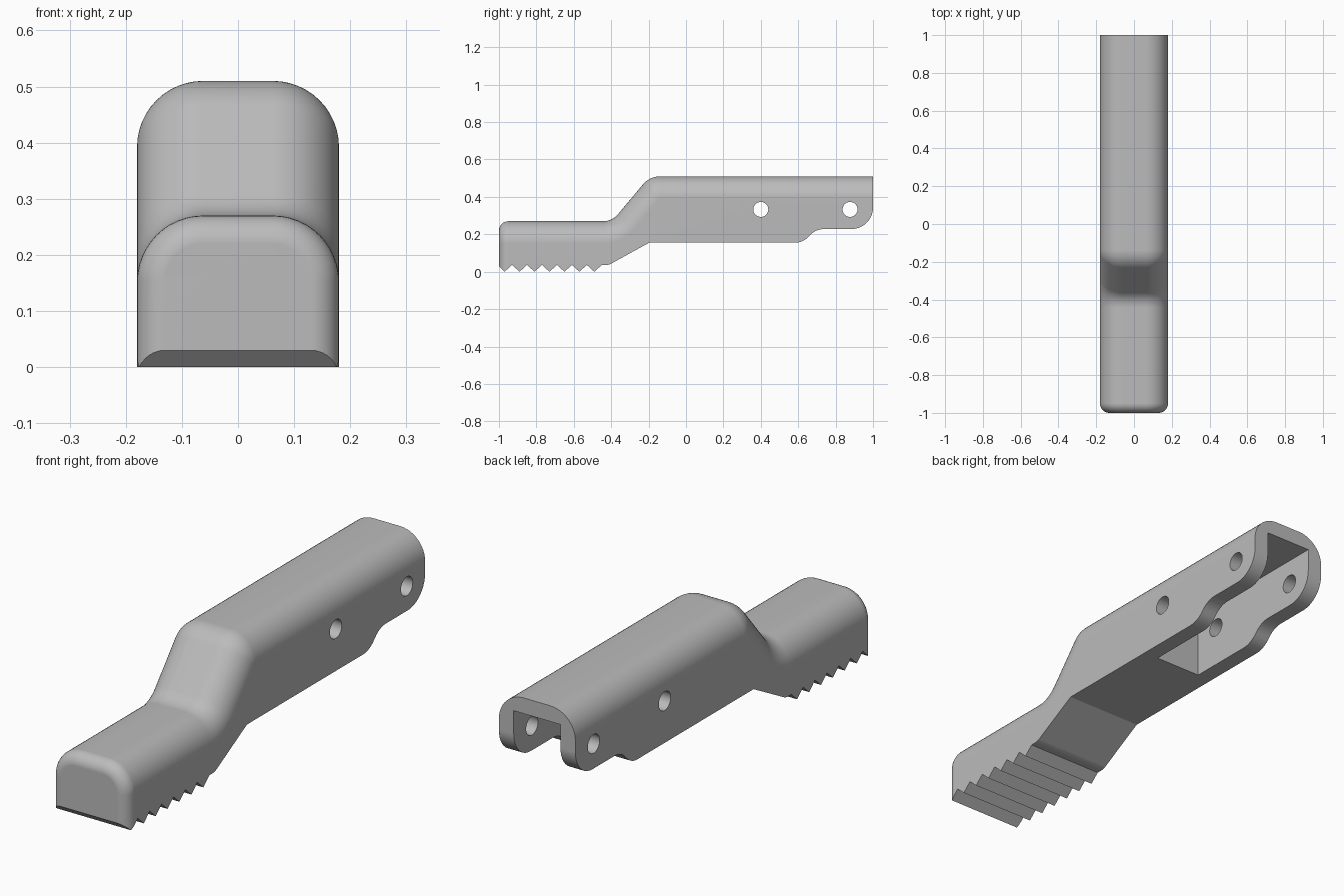
import bpy, bmesh, math
from mathutils import Vector

cube = bpy.data.objects.get("Cube")
if cube:
    bpy.data.objects.remove(cube, do_unlink=True)

HALF_W, EDGE_R, NOSE_R = 0.18, 0.118, 0.05

grey = bpy.data.materials.new("plain grey")
grey.use_nodes = True
grey.diffuse_color = (0.5, 0.5, 0.5, 1)
grey.node_tree.nodes["Principled BSDF"].inputs["Base Color"].default_value = (0.5, 0.5, 0.5, 1)


def rounded(corners, steps=10):
    """Polyline of (y, z, radius) corners with each corner filleted."""
    out = []
    for i, (y, z, r) in enumerate(corners):
        p = Vector((y, z))
        if r == 0:
            out.append(p)
            continue
        a = (Vector(corners[i - 1][:2]) - p).normalized()
        b = (Vector(corners[(i + 1) % len(corners)][:2]) - p).normalized()
        half = a.angle(b) / 2
        centre = p + (a + b).normalized() * (r / math.sin(half))
        start = p + a * (r / math.tan(half)) - centre
        end = p + b * (r / math.tan(half)) - centre
        turn = start.angle(end)
        for k in range(steps + 1):
            t = k / steps
            out.append(centre + (start * math.sin((1 - t) * turn)
                                 + end * math.sin(t * turn)) / math.sin(turn))
    return out


def make_object(name, bm):
    bmesh.ops.recalc_face_normals(bm, faces=bm.faces)
    mesh = bpy.data.meshes.new(name)
    bm.to_mesh(mesh)
    bm.free()
    mesh.materials.append(grey)
    obj = bpy.data.objects.new(name, mesh)
    bpy.context.collection.objects.link(obj)
    return obj


def prism(name, outline, half_width):
    """Side outline of (y, z) points extruded across x."""
    bm = bmesh.new()
    face = bm.faces.new([bm.verts.new((-half_width, p[0], p[1])) for p in outline])
    moved = bmesh.ops.extrude_face_region(bm, geom=[face])["geom"]
    verts = [v for v in moved if isinstance(v, bmesh.types.BMVert)]
    bmesh.ops.translate(bm, verts=verts, vec=(2 * half_width, 0, 0))
    return make_object(name, bm)


def section(y, z, normal, inset):
    """Round-shouldered cross-section, leaning along the top path's normal."""
    r = EDGE_R - inset
    right = []
    for k in range(13):
        a = math.pi / 2 * k / 12
        drop = inset + r * (1 - math.sin(a))
        x = HALF_W - EDGE_R + r * math.cos(a)
        right.append((x, y - normal.x * drop, z - normal.y * drop))
    right.insert(0, (right[0][0], right[0][1], -0.2))
    return right + [(-x, yy, zz) for x, yy, zz in reversed(right)]


# Top path: grip, slope, raised body
top = rounded([(-1 + NOSE_R, 0.27, 0), (-0.395, 0.27, 0.1),
               (-0.194, 0.51, 0.12), (1, 0.51, 0)])
rings = []
for k in range(9):
    a = math.pi / 2 * k / 8
    rings.append(section(-1 + NOSE_R * (1 - math.cos(a)), 0.27, Vector((0, 1)),
                         NOSE_R * (1 - math.sin(a))))
for i in range(1, len(top)):
    before = (top[i] - top[i - 1]).normalized()
    after = (top[min(i + 1, len(top) - 1)] - top[i])
    d = (before + after.normalized()).normalized()
    rings.append(section(top[i].x, top[i].y, Vector((-d.y, d.x)), 0))

bm = bmesh.new()
loops = [[bm.verts.new(p) for p in ring] for ring in rings]
n = len(loops[0])
for a, b in zip(loops, loops[1:]):
    for j in range(n):
        bm.faces.new((a[j], a[(j + 1) % n], b[(j + 1) % n], b[j]))
bm.faces.new(loops[0])
bm.faces.new(loops[-1])
handle = make_object("lever_handle", bm)

# Side outline: toothed grip underside, belly and rounded rear lugs
teeth = [(-1.1, 0.6, 0), (-1.1, 0.03, 0), (-1, 0.03, 0)]
for k in range(7):
    tip = -0.97 + 0.08 * k
    teeth += [(tip, 0, 0), (tip + 0.04, 0.036, 0)]
outline = rounded(teeth + [(-0.413, 0.036, 0.06), (-0.197, 0.155, 0), (0.625, 0.155, 0.1),
                           (0.695, 0.228, 0.1), (1, 0.228, 0.115), (1, 0.6, 0)])
cutters = [(prism("side_outline", outline, 0.3), 'INTERSECT')]

# Channel between the lugs
channel = [(0.285, -0.1), (1.2, -0.1), (1.2, 0.443), (0.285, 0.443)]
cutters.append((prism("channel_cutter", channel, 0.11), 'DIFFERENCE'))

# Pin holes
for y in (0.4, 0.877):
    circle = [(y + 0.04 * math.cos(math.tau * k / 32), 0.333 + 0.04 * math.sin(math.tau * k / 32))
              for k in range(32)]
    cutters.append((prism("pin_hole_cutter", circle, 0.3), 'DIFFERENCE'))

bpy.ops.object.select_all(action='DESELECT')
bpy.context.view_layer.objects.active = handle
handle.select_set(True)
for cutter, operation in cutters:
    mod = handle.modifiers.new("cut", 'BOOLEAN')
    mod.operation, mod.object, mod.solver = operation, cutter, 'EXACT'
    bpy.ops.object.modifier_apply(modifier=mod.name)
    bpy.data.objects.remove(cutter, do_unlink=True)

bpy.ops.object.shade_smooth_by_angle(angle=math.radians(25))
handle.modifiers.new("even_shading", 'WEIGHTED_NORMAL').keep_sharp = True
